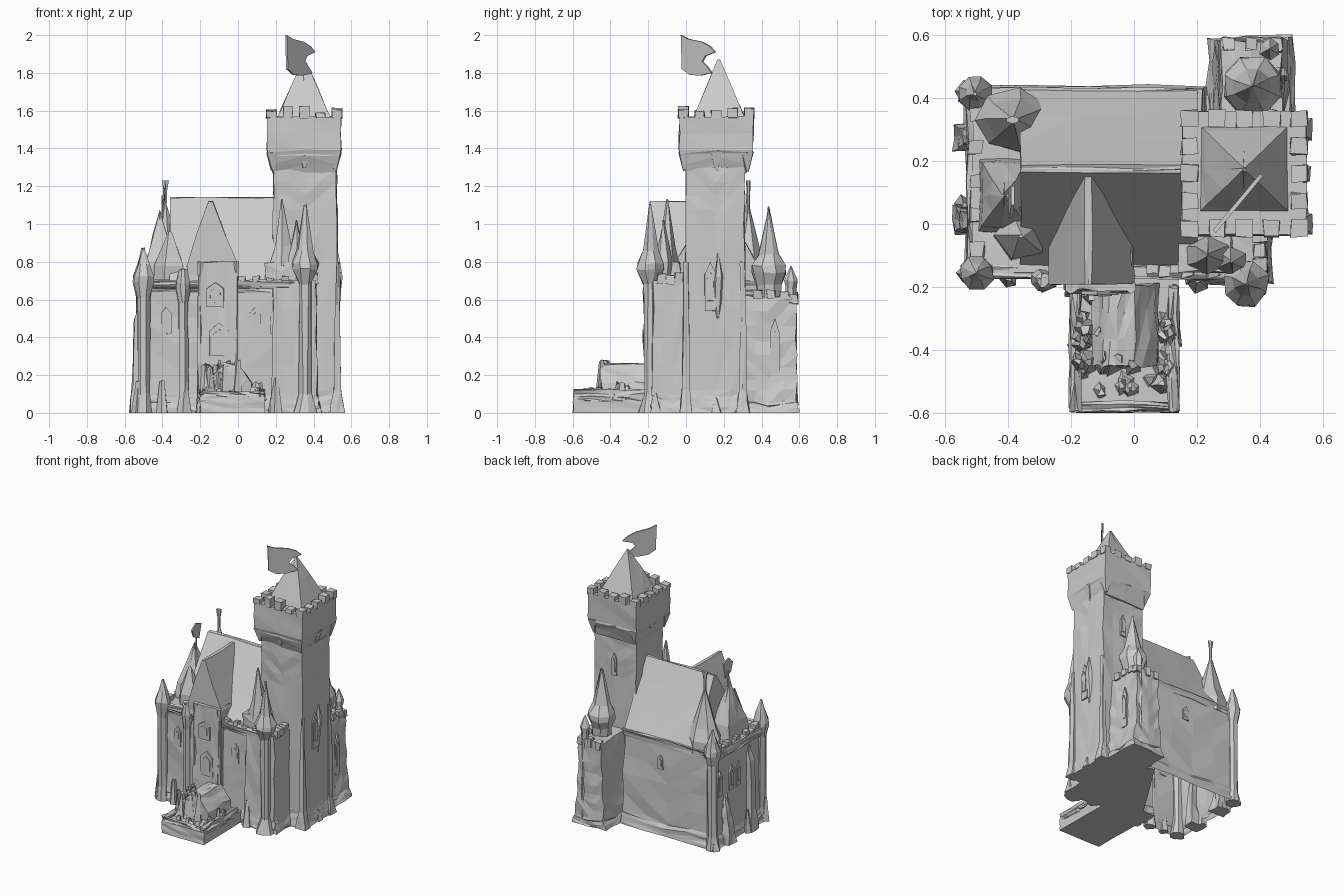
import bpy, bmesh, math, random
from mathutils import Vector

random.seed(7)

def finish(name, bm, rough=0.0, cuts=0):
    if cuts:
        bmesh.ops.subdivide_edges(bm, edges=bm.edges[:], cuts=cuts, use_grid_fill=True)
        bmesh.ops.triangulate(bm, faces=bm.faces[:])
    for v in bm.verts:
        if rough:
            low = v.co.z < 0.002
            v.co += Vector([random.uniform(-rough, rough) for _ in range(3)])
            v.co.z = 0 if low else max(0, v.co.z)
    bmesh.ops.recalc_face_normals(bm, faces=bm.faces[:])
    me = bpy.data.meshes.new(name)
    bm.to_mesh(me)
    bm.free()
    ob = bpy.data.objects.new(name, me)
    bpy.context.collection.objects.link(ob)
    return ob

def stack(name, cx, cy, rings, n=4, rough=0.0, cuts=0, floor=True):
    """Stacked n-sided rings (z, half_x, half_y); n=4 gives rectangles."""
    bm = bmesh.new()
    k = math.sqrt(2) if n == 4 else 1
    loops = []
    for z, hx, hy in rings:
        loops.append([bm.verts.new((cx + k * hx * math.cos(math.tau * (i + .5) / n),
                                    cy + k * hy * math.sin(math.tau * (i + .5) / n), z))
                      for i in range(n)])
    for a, b in zip(loops, loops[1:]):
        for i in range(n):
            j = (i + 1) % n
            bm.faces.new((a[i], a[j], b[j], b[i]))
    if floor:
        bm.faces.new(loops[0][::-1])
    bm.faces.new(loops[-1])
    return finish(name, bm, rough, cuts)

def box(name, x0, x1, y0, y1, z0, z1, rough=0.0, cuts=0):
    return stack(name, (x0 + x1) / 2, (y0 + y1) / 2,
                 [(z, (x1 - x0) / 2, (y1 - y0) / 2) for z in (z0, z1)], 4, rough, cuts)

def turret(name, x, y, r, z_eave, z_tip, body=.85):
    """Round turret with corbelled top and pointed roof."""
    b = r * body
    stack(name, x, y, [(0, r * 1.15, r * 1.15), (.1, b, b), (z_eave - .08, b, b),
                       (z_eave, r * 1.25, r * 1.25), (z_eave + .03, r * 1.25, r * 1.25),
                       (z_eave + .1, r * .75, r * .75), (z_tip, .003, .003)], 8, .006)

def extrude(name, pts, move, rough=0.0, cuts=0):
    """Flat polygon pushed along a vector."""
    bm = bmesh.new()
    f = bm.faces.new([bm.verts.new(p) for p in pts])
    g = bmesh.ops.extrude_face_region(bm, geom=[f])
    for v in g['geom']:
        if isinstance(v, bmesh.types.BMVert):
            v.co += Vector(move)
    return finish(name, bm, rough, cuts)

def merlons(name, x0, y0, x1, y1, z, n, size=.022, h=.05):
    for i in range(n):
        t = i / (n - 1)
        x, y = x0 + (x1 - x0) * t, y0 + (y1 - y0) * t
        box(name, x - size, x + size, y - size, y + size, z, z + h * random.uniform(.7, 1.1), .006)

def window(name, x, y, z, w, h, nx, ny):
    """Pointed window frame standing slightly off a wall facing (nx, ny)."""
    tx, ty = -ny, nx
    shape = [(-w, 0), (w, 0), (w, h * .75), (0, h), (-w, h * .75)]
    for s, d in ((1, .012), (.6, .017)):
        extrude(name, [(x + tx * u * s, y + ty * u * s, z + h * (1 - s) / 2 + v * s)
                       for u, v in shape], (nx * d, ny * d, 0), .002)

# Main hall walls, flared at the foot and open underneath on the west side
stack("hall_walls", -.15, .135, [(0, .385, .305), (.1, .365, .29), (.64, .355, .285), (.7, .365, .295)],
      4, .007, 3, floor=False)
extrude("hall_floor", [(-.2, -.17, 0), (.42, -.17, 0), (.5, .3, 0), (.18, .43, 0)], (0, 0, .01))
# Main roof with ridge along x
extrude("hall_roof", [(-.36, -.13, .7), (-.36, .425, .7), (-.36, .185, 1.14), (-.36, .165, 1.14)],
        (.56, 0, 0), .004, 2)
# Parapets
box("front_parapet", -.5, .3, -.17, -.13, .66, .7, .007, 3)
box("west_parapet", -.53, -.47, -.15, .42, .64, .69, .007, 3)
merlons("west_merlon", -.5, -.08, -.5, .35, .68, 5)
merlons("front_merlon", .02, -.15, .25, -.15, .69, 4, .018, .035)

# Gabled front bay
stack("front_bay", -.11, -.14, [(0, .11, .09), (.08, .1, .08), (.8, .1, .07)], 4, .006, 3)
extrude("front_gable_roof", [(-.275, -.19, .78), (-.26, -.19, .7), (-.015, -.19, .7), (0, -.19, .78),
                             (-.135, -.19, 1.12), (-.155, -.19, 1.12)], (0, .34, 0), .004, 1)
window("bay_window", -.12, -.212, .56, .045, .13, 0, -1)
window("bay_door", -.1, -.212, .3, .05, .18, 0, -1)
for x in (-.2, -.01):
    stack("bay_pilaster", x, -.2, [(0, .025, .02), (.1, .016, .016), (.72, .014, .014), (.8, .02, .02)], 6, .003)

# Great tower: shaft, corbelled head, merlons, pyramid
stack("tower_shaft", .355, .155, [(0, .195, .175), (.12, .175, .16), (1.0, .17, .155), (1.3, .166, .153)],
      4, .005, 3)
stack("tower_head", .35, .16, [(1.27, .165, .155), (1.36, .188, .19), (1.39, .196, .196), (1.57, .196, .196)],
      4, .004, 1)
for x, y in [(a, b) for a in (-2, -1, 0, 1, 2) for b in (-2, -1, 0, 1, 2) if 2 in (abs(a), abs(b))]:
    px, py = .35 + x * .087, .16 + y * .087
    box("tower_merlon", px - .026, px + .026, py - .026, py + .026, 1.56, random.uniform(1.59, 1.625), .004)
    # Drooping pointed corbels below the head
    if (x + y) % 2 == 0:
        stack("tower_corbel", .35 + x * .083, .16 + y * .083,
              [(random.uniform(1.27, 1.32), .006, .006), (1.38, .03, .03)], 4, .005)
stack("tower_roof", .35, .175, [(1.55, .145, .14), (1.6, .125, .12), (1.87, .006, .006)], 4, .003, 1)
# Waving flag, running diagonally from the spire tip
extrude("tower_flag", [(.4 - .15 * u, .16 - .18 * u, z) for u, z in
                       [(1, 2.0), (.8, 1.98), (.4, 1.965), (.15, 1.94), (0, 1.91), (.28, 1.89), (.38, 1.86),
                        (.22, 1.83), (.1, 1.8), (.45, 1.785), (.75, 1.79), (.97, 1.82)]], (.01, -.008, 0))
window("tower_window_east", .527, .13, .54, .03, .26, 1, 0)
window("tower_window_north", .36, .308, 1.0, .02, .16, 0, 1)
stack("tower_east_boss", .53, .17, [(.5, .005, .005), (.6, .012, .025), (.72, .025, .025), (.84, .003, .003)], 5, .004)
for y in (.0, .3):
    stack("tower_buttress", .525, y, [(0, .04, .035), (.12, .018, .02), (.8, .006, .012)], 4, .004, 1)

# Corner turrets
turret("southwest_turret", -.5, -.155, .043, .69, .87)
turret("northwest_turret", -.505, .415, .043, .69, .87)
turret("southeast_turret", .355, -.19, .06, .76, 1.1, .6)
turret("front_mid_turret", -.29, -.175, .03, .66, .76)
# Wall joining southeast turret and tower
stack("southeast_wall", .3, -.07, [(0, .14, .12), (.1, .12, .11), (.7, .115, .1)], 4, .006, 3)
merlons("southeast_merlon", .4, -.13, .4, -.04, .68, 3, .02, .06)
# Spire dormer beside the tower
stack("dormer_base", .225, -.09, [(.68, .085, .06), (.8, .08, .06)], 4, .008, 1)
stack("dormer_spire", .235, -.1, [(.78, .085, .065), (.88, .05, .045), (1.13, .003, .003)], 6, .006)
stack("east_spire", .31, -.12, [(.68, .04, .04), (.8, .05, .05), (1.02, .003, .003)], 6, .006)

# West end spires with pole and flag
stack("northwest_spire", -.385, .33, [(.66, .11, .1), (.76, .12, .1), (.84, .09, .075), (1.1, .006, .006)],
      7, .006)
stack("west_gable_spire", -.415, .09, [(.66, .075, .12), (.8, .07, .1), (1.07, .004, .004)], 4, .006, 1)
stack("southwest_spire", -.36, -.04, [(.66, .09, .08), (.78, .09, .08), (.96, .006, .006)], 5, .006)
stack("spire_pole", -.385, .33, [(1.05, .008, .008), (1.17, .01, .01), (1.23, .022, .012)], 6)
stack("west_flagpole", -.4, .09, [(1.03, .006, .006), (1.15, .005, .005)], 6)
extrude("west_flag", [(-.4, .11, 1.1), (-.4, .05, 1.13), (-.395, .02, 1.19), (-.39, .06, 1.23), (-.39, .12, 1.21)],
        (.01, 0, 0))
# West buttresses and windows
for y, h in ((.01, .6), (.28, .35)):
    stack("west_buttress", -.515, y, [(0, .06, .045), (.15, .04, .03), (h - .1, .03, .025), (h, .005, .01)],
          4, .008, 1)
for y in (.13, .21, .34):
    window("west_window", -.507, y, .36, .025, .18, -1, 0)
window("north_window", -.09, .418, .48, .022, .1, 0, 1)
for x in (-.38, .09, .2):
    window("south_window", x, -.15, .42, .028, .14, 0, -1)

# Northeast annex with its turret
stack("northeast_annex", .37, .44, [(0, .135, .155), (.06, .115, .148), (.3, .1, .143), (.62, .09, .138)],
      4, .008, 3)
for x in (.3, .37, .45):
    merlons("annex_merlon", x, .565, x, .575, .58, 2, .018, .06)
merlons("annex_side_merlon", .45, .38, .45, .52, .6, 3, .02, .05)
stack("northeast_spire", .375, .44, [(.55, .06, .06), (.68, .07, .07), (.74, .095, .095), (.78, .095, .095),
                                     (.84, .06, .06), (1.09, .003, .003)], 8, .007)
stack("annex_pinnacle", .43, .555, [(0, .04, .035), (.1, .03, .03), (.66, .028, .028), (.7, .033, .033),
                                    (.78, .003, .003)], 6, .004)
window("annex_window", .467, .47, .2, .025, .3, 1, 0)

# Front terrace and gate ramp
box("terrace", -.2, .14, -.597, -.15, 0, .085, .004, 2)
for x in (-.185, .125):
    box("terrace_wall", x - .015, x + .013, -.59, -.2, .06, .12, .009, 3)
box("terrace_front_wall", -.19, .13, -.592, -.565, .06, .11, .007, 3)
extrude("gate_house", [(-.13, -.45, .05), (.08, -.45, .05), (.07, -.45, .16), (.0, -.45, .255), (-.08, -.45, .262),
                       (-.13, -.45, .2)], (0, .26, 0), .007, 2)
# Rubble heaps beside the ramp and on the terrace
for i in range(36):
    side = i % 4
    x = (random.uniform(-.18, -.11), random.uniform(.07, .12), random.uniform(-.17, .11),
         random.uniform(-.12, .0))[side]
    y = (random.uniform(-.46, -.22), random.uniform(-.46, -.22), random.uniform(-.57, -.46),
         random.uniform(-.46, -.42))[side]
    r = random.uniform(.025, .045)
    top = (.26, .16, .135, .28)[side] * random.uniform(.7, 1.0)
    stack("rubble", x, y, [(.07, r, r), (top, r * .3, r * .4)], 5, .01)
# Rocky foot of the walls
for x, y in [(-.53, -.16), (-.54, .06), (-.52, .3), (-.53, .42), (-.4, -.17), (-.28, -.18), (.2, -.18),
             (.41, -.16), (.53, -.0), (.53, .16), (.52, .28), (.46, .45), (.3, .55)]:
    r = random.uniform(.03, .04)
    stack("foot_rock", x, y, [(0, r, r), (random.uniform(.08, .2), r * .3, r * .3)], 5, .006)
